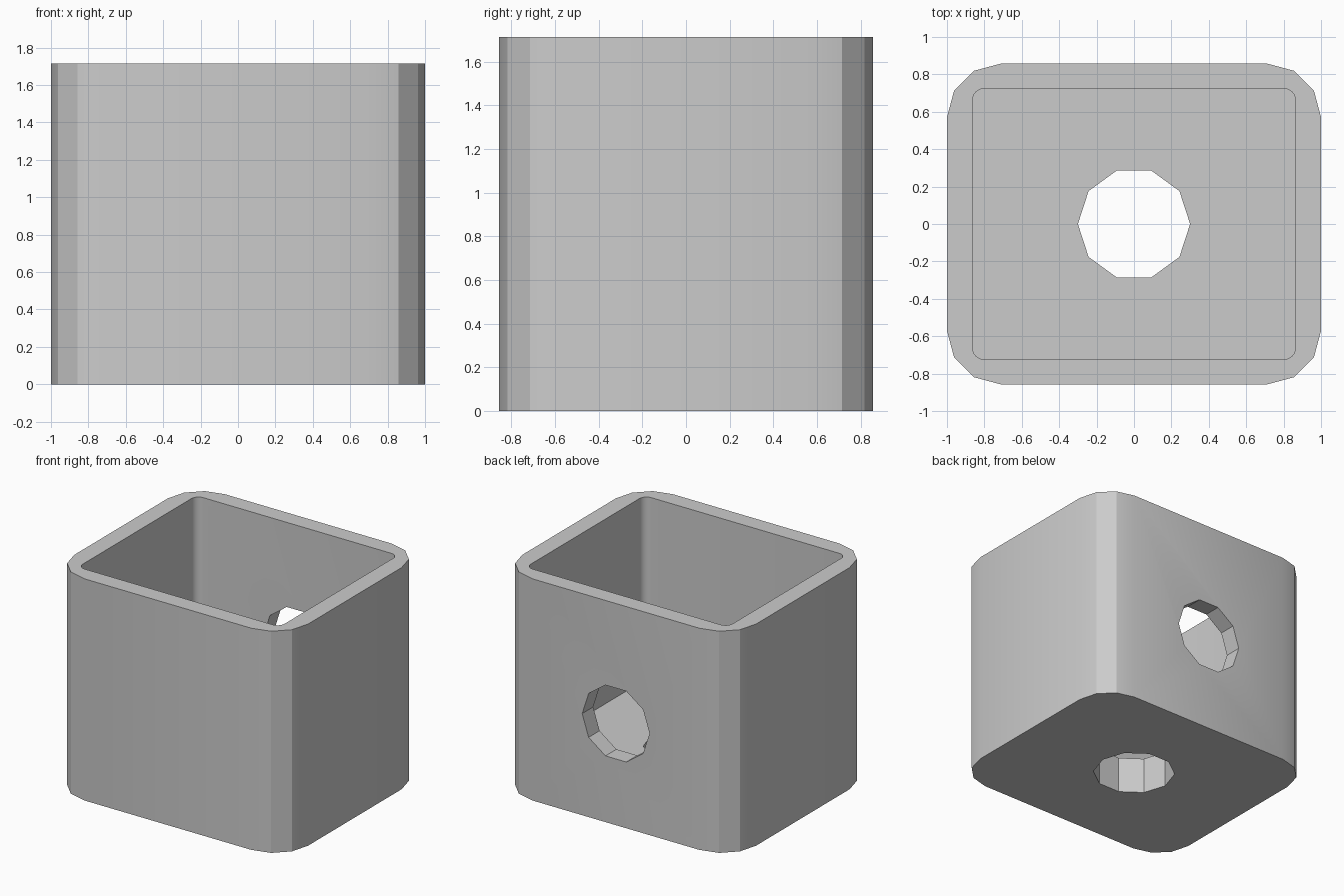
import bpy, bmesh
from math import sin, cos, pi, radians
from mathutils import Matrix

if "Cube" in bpy.data.objects:
    bpy.data.objects.remove(bpy.data.objects["Cube"])

grey = bpy.data.materials.new("plain_grey")
grey.use_nodes = True
grey.diffuse_color = (0.6, 0.6, 0.6, 1)
grey.node_tree.nodes["Principled BSDF"].inputs["Base Color"].default_value = (0.6, 0.6, 0.6, 1)


def rounded_rect(half_x, half_y, radius, steps):
    """Outline of a rectangle with rounded corners, counter-clockwise."""
    points = []
    for quarter, (sx, sy) in enumerate([(1, 1), (-1, 1), (-1, -1), (1, -1)]):
        for i in range(steps + 1):
            a = (quarter + i / steps) * pi / 2
            points.append((sx * (half_x - radius) + radius * cos(a),
                           sy * (half_y - radius) + radius * sin(a)))
    return points


def ring(radius, sides):
    return [(radius * cos(2 * pi * i / sides), radius * sin(2 * pi * i / sides))
            for i in range(sides)]


def prism(name, outline, low, high, matrix=Matrix()):
    """Extrude an outline from low to high, then place it."""
    bm = bmesh.new()
    base = bm.faces.new([bm.verts.new((x, y, low)) for x, y in outline])
    top = bmesh.ops.extrude_face_region(bm, geom=[base])["geom"]
    bmesh.ops.translate(bm, vec=(0, 0, high - low),
                        verts=[v for v in top if isinstance(v, bmesh.types.BMVert)])
    bmesh.ops.transform(bm, matrix=matrix, verts=bm.verts)
    bmesh.ops.recalc_face_normals(bm, faces=bm.faces)
    mesh = bpy.data.meshes.new(name)
    bm.to_mesh(mesh)
    bm.free()
    mesh.materials.append(grey)
    obj = bpy.data.objects.new(name, mesh)
    bpy.context.collection.objects.link(obj)
    return obj


# Outer shell
HEIGHT, FLOOR = 1.714, 0.286
box = prism("open_box", rounded_rect(1, 0.857, 0.286, 3), 0, HEIGHT)

# Cavity, drain hole in the floor, and round hole through the back wall
to_back = Matrix.Translation((0, 0, 0.786)) @ Matrix.Rotation(-pi / 2, 4, "X")
cutters = [
    prism("cavity_cutter", rounded_rect(0.863, 0.723, 0.06, 6), FLOOR, HEIGHT + 0.3),
    prism("floor_hole_cutter", ring(0.3, 10), -0.3, FLOOR + 0.3),
    prism("back_hole_cutter", ring(0.288, 10), 0.5, 1.2, to_back),
]

bpy.ops.object.select_all(action="DESELECT")
bpy.context.view_layer.objects.active = box
box.select_set(True)
for cutter in cutters:
    cutter.hide_render = True
    cut = box.modifiers.new(cutter.name, "BOOLEAN")
    cut.operation = "DIFFERENCE"
    cut.solver = "EXACT"
    cut.object = cutter
    bpy.ops.object.modifier_apply(modifier=cut.name)
    bpy.data.objects.remove(cutter)

# Soft inner corners, crisp outer facets
bpy.ops.object.shade_smooth_by_angle(angle=radians(20))
